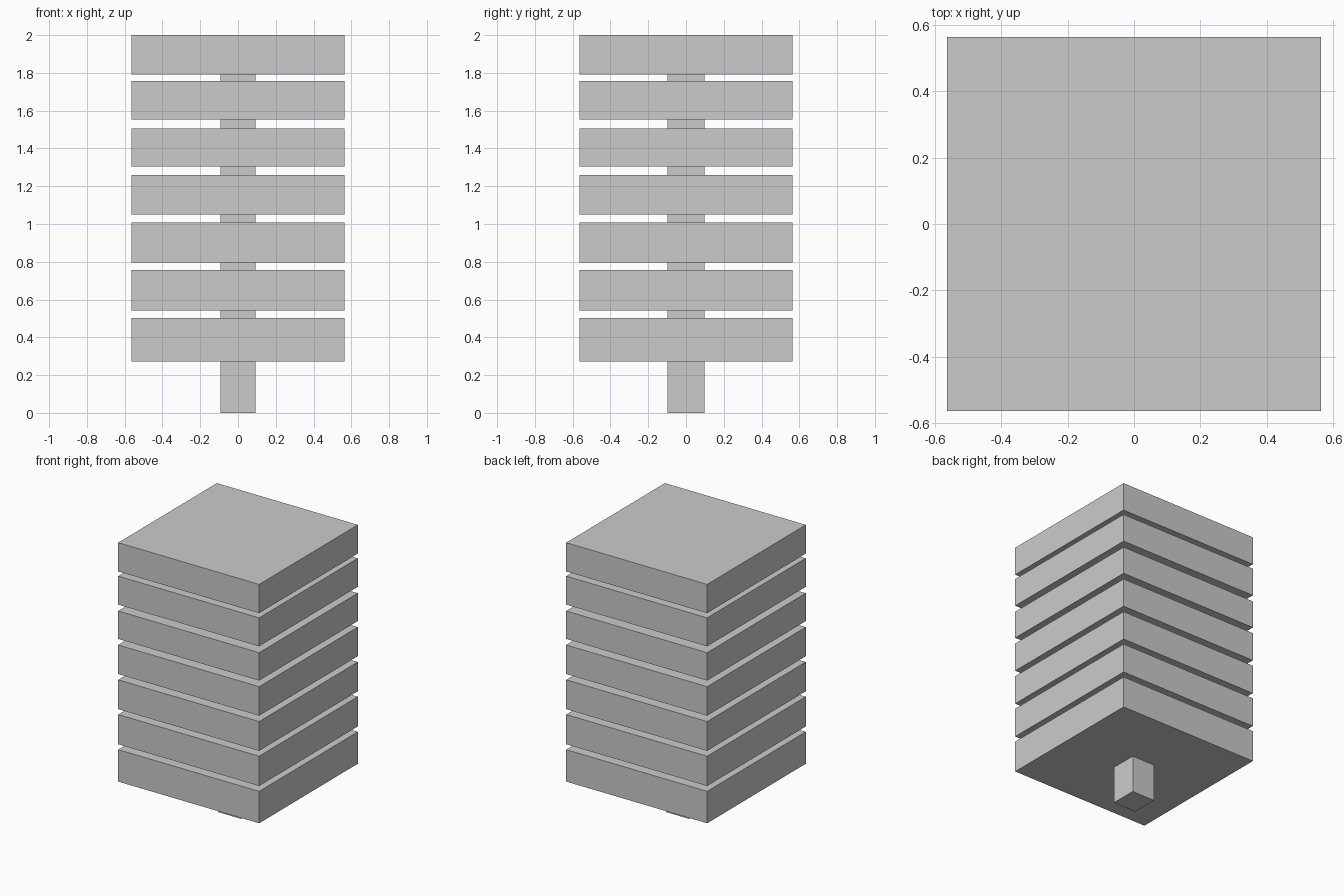
import bpy

if "Cube" in bpy.data.objects:
    bpy.data.objects.remove(bpy.data.objects["Cube"])


def box(name, half_x, half_y, z0, z1):
    bpy.ops.mesh.primitive_cube_add(size=1, location=(0, 0, (z0 + z1) / 2))
    ob = bpy.context.object
    ob.name = name
    ob.scale = (2 * half_x, 2 * half_y, z1 - z0)
    bpy.ops.object.transform_apply(location=False, rotation=False, scale=True)
    return ob


# Central post, ending just inside the top slab
box("central_post", 0.093, 0.098, 0.0, 1.80)

# Stacked square slabs, slightly thicker towards the bottom
levels = [(0.272, 0.503), (0.542, 0.757), (0.796, 1.008), (1.05, 1.26),
          (1.304, 1.506), (1.552, 1.758), (1.792, 2.0)]
for i, (z0, z1) in enumerate(levels, 1):
    box(f"slab_{i}", 0.564, 0.564, z0, z1)
